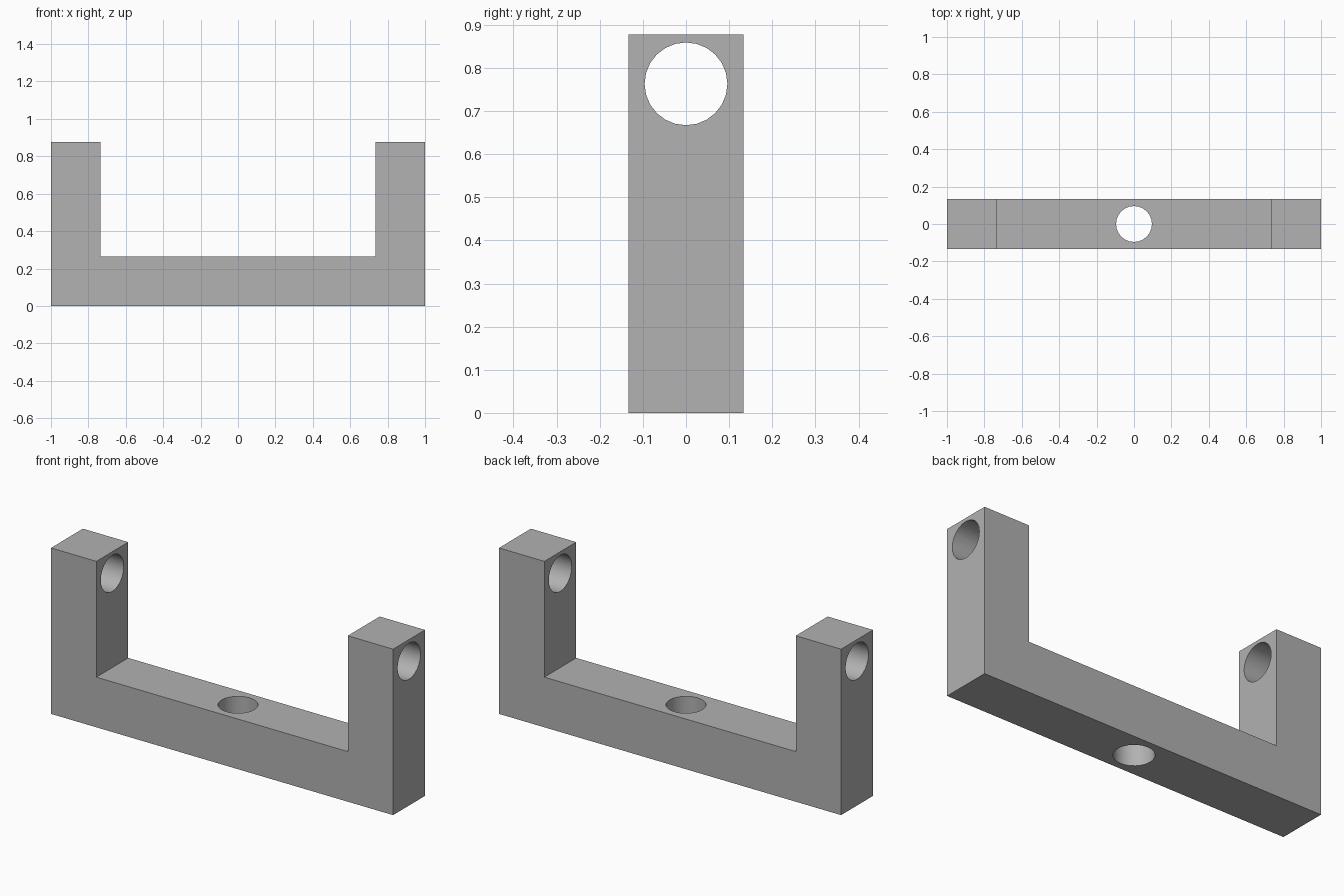
import bpy
import bmesh
from math import pi
from mathutils import Matrix

if "Cube" in bpy.data.objects:
    bpy.data.objects.remove(bpy.data.objects["Cube"], do_unlink=True)

HALF_DEPTH = 0.133
HEIGHT = 0.877
BASE_TOP = 0.265
ARM_INNER = 0.735
HOLE_RADIUS = 0.096
HOLE_Z = 0.763

grey = bpy.data.materials.new("plain grey")
grey.use_nodes = True
colour = (0.445, 0.445, 0.445, 1)
grey.diffuse_color = colour
grey.node_tree.nodes["Principled BSDF"].inputs["Base Color"].default_value = colour


def add_object(name, bm):
    bmesh.ops.recalc_face_normals(bm, faces=bm.faces)
    mesh = bpy.data.meshes.new(name)
    bm.to_mesh(mesh)
    bm.free()
    mesh.materials.append(grey)
    obj = bpy.data.objects.new(name, mesh)
    bpy.context.collection.objects.link(obj)
    return obj


def add_cutter(name, matrix, length):
    bm = bmesh.new()
    bmesh.ops.create_cone(bm, cap_ends=True, segments=24, radius1=HOLE_RADIUS,
                          radius2=HOLE_RADIUS, depth=length, matrix=matrix)
    return add_object(name, bm)


# U-shaped bracket: front outline extruded through the depth
half = [(1, 0), (1, HEIGHT), (ARM_INNER, HEIGHT), (ARM_INNER, BASE_TOP)]
outline = half + [(-x, z) for x, z in reversed(half)]
bm = bmesh.new()
front = bm.faces.new([bm.verts.new((x, -HALF_DEPTH, z)) for x, z in outline])
sweep = bmesh.ops.extrude_face_region(bm, geom=[front], use_keep_orig=True)
moved = [v for v in sweep["geom"] if isinstance(v, bmesh.types.BMVert)]
bmesh.ops.translate(bm, verts=moved, vec=(0, 2 * HALF_DEPTH, 0))
bracket = add_object("bracket", bm)

# Round holes: one across both arms, one down through the base
cutters = [
    add_cutter("arm_hole_cutter",
               Matrix.Translation((0, 0, HOLE_Z)) @ Matrix.Rotation(pi / 2, 4, "Y"), 3),
    add_cutter("base_hole_cutter", Matrix.Translation((0, 0, BASE_TOP / 2)), 0.5),
]
bpy.context.view_layer.objects.active = bracket
for cutter in cutters:
    cut = bracket.modifiers.new(cutter.name, "BOOLEAN")
    cut.operation = "DIFFERENCE"
    cut.solver = "EXACT"
    cut.object = cutter
    bpy.ops.object.modifier_apply(modifier=cut.name)
    bpy.data.objects.remove(cutter, do_unlink=True)

# Smooth hole walls, crisp box edges
bpy.ops.object.select_all(action="DESELECT")
bracket.select_set(True)
bpy.ops.object.shade_smooth_by_angle(angle=pi / 6)
